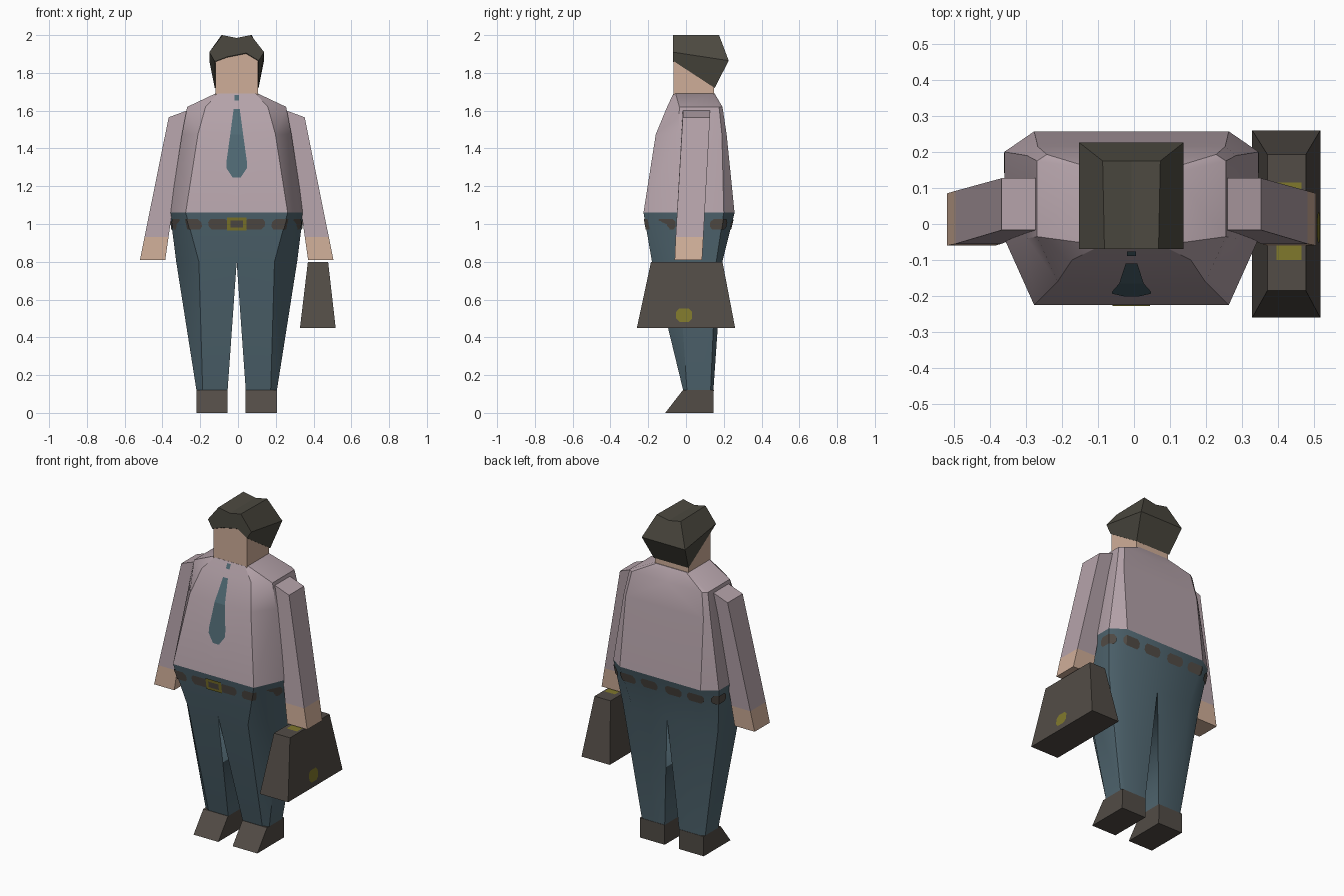
import bpy, bmesh, math
from mathutils import Vector

if "Cube" in bpy.data.objects:
    bpy.data.objects.remove(bpy.data.objects["Cube"])

CX = -0.007                       # body centre line (the case shifts the bounds)


def colour(name, r, g, b):
    m = bpy.data.materials.new(name)
    lin = [((c / 255 + 0.055) / 1.055) ** 2.4 for c in (r, g, b)]
    m.diffuse_color = (*lin, 1)
    m.use_nodes = True
    m.node_tree.nodes["Principled BSDF"].inputs["Base Color"].default_value = m.diffuse_color
    return m


SHIRT = colour("pale mauve", 181, 163, 170)
DENIM = colour("slate blue", 80, 102, 112)
SKIN = colour("skin", 207, 174, 152)
HAIR = colour("dark hair", 76, 73, 64)
LEATHER = colour("brown leather", 82, 76, 70)
TIE = colour("teal tie", 80, 106, 116)
BRASS = colour("dull brass", 128, 120, 44)


def build(name, verts, faces, mat, mirror=False, smooth=0, pivot=None):
    """Mesh object; plates get a pivot so their faces point away from it."""
    bm = bmesh.new()
    vs = [bm.verts.new(v) for v in verts]
    for f in faces:
        bm.faces.new([vs[i] for i in f])
    bm.normal_update()
    if pivot is None:
        bmesh.ops.recalc_face_normals(bm, faces=bm.faces)
    else:
        for f in bm.faces:
            if f.normal.dot(f.calc_center_median() - Vector(pivot)) < 0:
                f.normal_flip()
    me = bpy.data.meshes.new(name)
    bm.to_mesh(me)
    bm.free()
    me.materials.append(mat)
    ob = bpy.data.objects.new(name, me)
    bpy.context.collection.objects.link(ob)
    if mirror:
        ob.location.x = CX
        ob.modifiers.new("mirror", 'MIRROR')
    if smooth:
        bpy.ops.object.select_all(action='DESELECT')
        ob.select_set(True)
        bpy.context.view_layer.objects.active = ob
        bpy.ops.object.shade_smooth_by_angle(angle=math.radians(smooth))
    return ob


def loft(name, rings, mat, caps=(True, True), **kw):
    """Join rings of 3D points; walls lying in the mirror plane are left out."""
    n = len(rings[0])
    verts = [p for r in rings for p in r]
    faces = []
    for i in range(len(rings) - 1):
        for j in range(n):
            k = (j + 1) % n
            f = (i * n + j, i * n + k, (i + 1) * n + k, (i + 1) * n + j)
            if any(abs(verts[v][0]) > 1e-6 for v in f):
                faces.append(f)
    if caps[0]:
        faces.append(tuple(range(n)))
    if caps[1]:
        faces.append(tuple(range(len(verts) - n, len(verts))))
    return build(name, verts, faces, mat, **kw)


def grid(name, rows, mat, **kw):
    """Thin painted plate from rows of points."""
    n = len(rows[0])
    faces = [(i * n + j, i * n + j + 1, (i + 1) * n + j + 1, (i + 1) * n + j)
             for i in range(len(rows) - 1) for j in range(n - 1)]
    return build(name, [p for r in rows for p in r], faces, mat, **kw)


def at(z, pts):
    return [(x, y, z) for x, y in pts]


def rect(x0, x1, y0, y1, z):
    return at(z, [(x0, y0), (x1, y0), (x1, y1), (x0, y1)])


# Half outlines, front centre round to back centre
waist = [(0, -.225), (.27, -.225), (.353, -.04), (.353, .2), (.27, .257), (0, .257)]
hips = [(0, -.18), (.2, -.18), (.32, -.04), (.32, .16), (.23, .192), (0, .192)]
ankle = [(.048, -.015), (.18, -.015), (.213, .005), (.213, .13), (.19, .145), (.048, .145)]
chest = [(0, -.16), (.205, -.16), (.29, -.04), (.29, .19), (.26, .215), (0, .215)]
shoulder = [(0, -.10), (.165, -.10), (.262, -.035), (.262, .175), (.235, .193), (0, .193)]
collar = [(0, -.067), (.10, -.067), (.114, -.055), (.114, .14), (.10, .152), (0, .152)]

# Torso and trousers
loft("shirt", [at(1.06, waist), at(1.475, chest), at(1.62, shoulder), at(1.69, collar)],
     SHIRT, caps=(False, True), mirror=True, smooth=32)
loft("trousers", [at(1.06, waist), at(.8, hips), at(.12, ankle)],
     DENIM, caps=(False, True), mirror=True, smooth=32)

# Shoes with sloping toes
loft("shoes", [rect(.048, .213, -.11, .145, 0), rect(.048, .213, -.017, .147, .12)],
     LEATHER, mirror=True)


# Arms: sleeve and hand share the cuff ring
def arm_ring(xi, zi, xo, zo, y0, y1):
    return [(xi, y0, zi), (xo, y0, zo), (xo, y1, zo), (xi, y1, zi)]


cuff = arm_ring(.361, .93, .488, .93, -.055, .092)
loft("sleeves", [arm_ring(.265, 1.6, .36, 1.565, -.017, .127), cuff], SHIRT, mirror=True)
loft("hands", [cuff, arm_ring(.378, .81, .512, .81, -.06, .085)], SKIN, mirror=True)

# Head block and hair cap
loft("head", [rect(-.112, .112, -.066, .148, 1.66), rect(-.112, .112, -.066, .148, 1.92)],
     SKIN).location.x = CX
front = [(-.116, 1.86), (-.145, 1.91), (-.075, 2), (0, 1.985), (.075, 2),
         (.145, 1.91), (.116, 1.865), (.05, 1.905), (-.05, 1.885)]
back = [(-.116, .152, 1.72), (-.145, .226, 1.865), (-.08, .175, 2), (0, .175, 1.985),
        (.08, .175, 2), (.145, .226, 1.865), (.116, .152, 1.72),
        (.05, .152, 1.72), (-.05, .152, 1.72)]
walls = [(j, (j + 1) % 9, 9 + (j + 1) % 9, 9 + j) for j in range(9)]
build("hair", [(x, -.07, z) for x, z in front] + back,
      walls + [tuple(range(9)), (10, 11, 12, 13, 14), (9, 10, 14, 15, 16, 17)],
      HAIR).location.x = CX


# Tie and knot, laid on the shirt front
def shirt_y(z):
    if z > 1.62:
        return -.10 + (z - 1.62) * .47
    if z > 1.475:
        return -.16 + (z - 1.475) * .414
    return -.16 - (1.475 - z) * .157


for name, outline in (
        ("tie", [(1.61, .016), (1.475, .034), (1.33, .054), (1.295, .054), (1.245, .02)]),
        ("tie_knot", [(1.682, .012), (1.655, .012)])):
    grid(name, [[(0, shirt_y(z) - .005, z), (w, shirt_y(z) - .005, z)] for z, w in outline],
         TIE, mirror=True, pivot=(0, .1, 1.4))


# Belt dashes that follow the waist outline
def waist_point(s, z):
    t = (1.06 - z) / .26
    for i in range(5):
        a, b = Vector(waist[i]), Vector(waist[i + 1])
        d = (b - a).length
        if s <= d or i == 4:
            f = s / d
            p = a.lerp(b, f).lerp(Vector(hips[i]).lerp(Vector(hips[i + 1]), f), t)
            return (p.x * 1.014, .015 + (p.y - .015) * 1.018, z)
        s -= d


corners, total = [], 0
for a, b in zip(waist, waist[1:]):
    total += (Vector(b) - Vector(a)).length
    corners.append(total)
for k in range(7):
    s0, s1 = .045 + .15 * k, .157 + .15 * k
    mid = [c for c in corners if s0 + .016 < c < s1 - .016]
    rows = [[waist_point(s, z) for s in [s0 + e] + mid + [s1 - e]]
            for z, e in ((.971, .015), (.987, 0), (1.01, 0), (1.026, .015))]
    grid(f"belt_dash_{k + 1}", rows, LEATHER, mirror=True, pivot=(0, .015, 1))

# Buckle: brass plate with a dark window
for name, w, z0, z1, off, mat in (("buckle", .052, .965, 1.035, .007, BRASS),
                                  ("buckle_window", .034, .982, 1.018, .009, LEATHER)):
    grid(name, [[(x, -.225 + (1.06 - z) * .173 - off, z) for x in (0, w)] for z in (z0, z1)],
         mat, mirror=True, pivot=(0, .015, 1))

# Briefcase with brass locks on both sides and a strip under the hand
loft("briefcase", [rect(.328, .517, -.26, .26, .45), rect(.37, .477, -.185, .193, .8)], LEATHER)
grid("case_clasp", [[(.395, y, .803), (.465, y, .803)] for y in (-.1, .115)],
     BRASS, pivot=(.43, 0, .6))
for name, x, lean in (("outer_lock", .52, -.114), ("inner_lock", .325, .12)):
    grid(name, [[(x + lean * (z - .45), -.01 - w, z), (x + lean * (z - .45), -.01 + w, z)]
                for z, w in ((.482, .025), (.5, .042), (.535, .042), (.553, .025))],
         BRASS, pivot=(.423, 0, .5))
